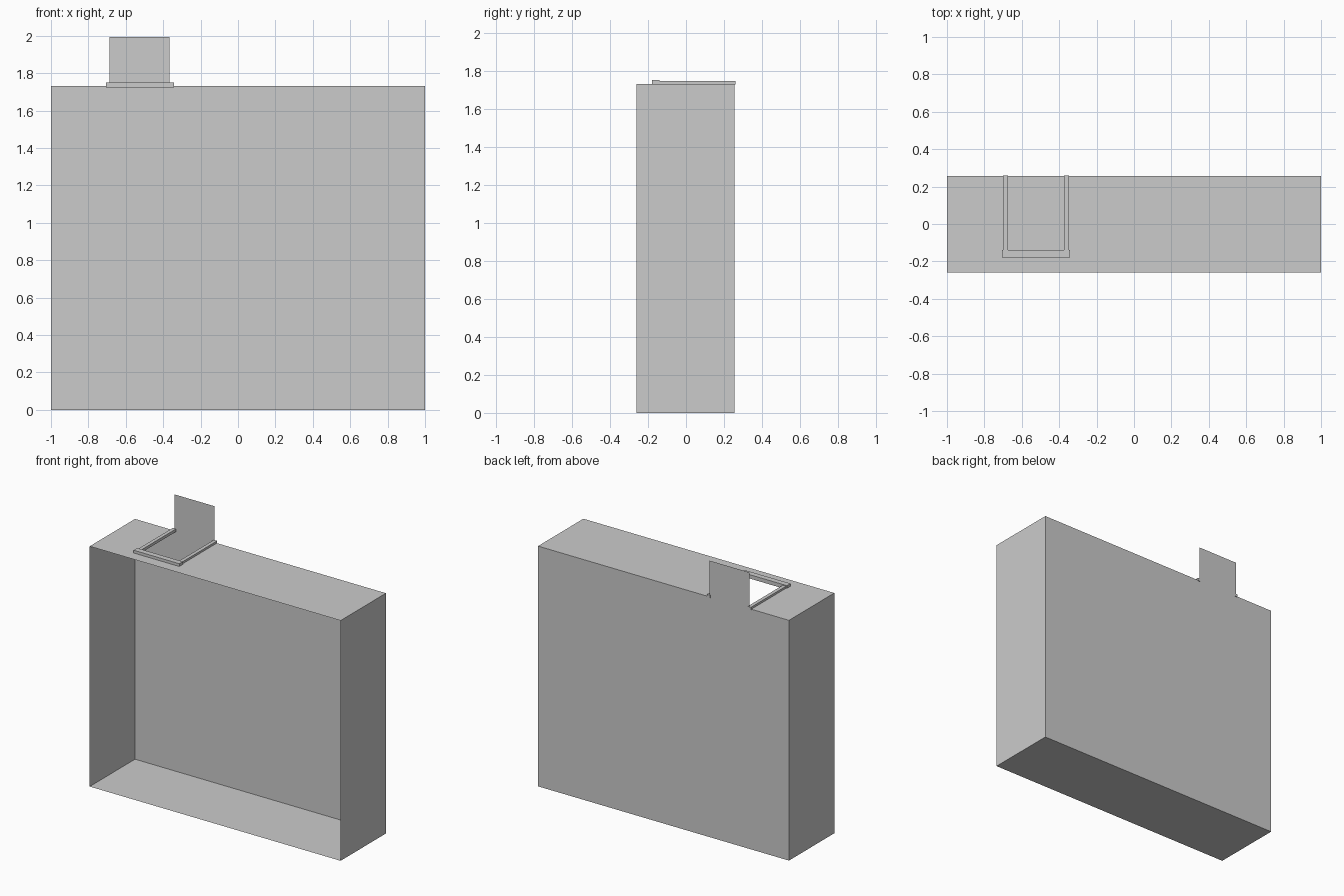
import bpy, bmesh

if "Cube" in bpy.data.objects:
    bpy.data.objects.remove(bpy.data.objects["Cube"])

FRONT, BACK, TOP = -0.26, 0.256, 1.731
HX0, HX1, HY = -0.687, -0.366, -0.158    # opening in the top
TAB_TOP = 1.992


def make_object(name, bm):
    mesh = bpy.data.meshes.new(name)
    bm.to_mesh(mesh)
    bm.free()
    obj = bpy.data.objects.new(name, mesh)
    bpy.context.collection.objects.link(obj)
    return obj


def sheet_object(name, polygons):
    bm = bmesh.new()
    for poly in polygons:
        bm.faces.new([bm.verts.new(p) for p in poly])
    bmesh.ops.remove_doubles(bm, verts=bm.verts, dist=1e-5)
    return make_object(name, bm)


def box(name, x, y, z):
    bm = bmesh.new()
    bmesh.ops.create_cube(bm, size=1)
    for v in bm.verts:
        v.co = [(r[0] + r[1]) / 2 + c * (r[1] - r[0]) for r, c in zip((x, y, z), v.co)]
    return make_object(name, bm)


# Thin open-fronted shell: floor, sides, back with upright tab, notched top
floor = [(-1, FRONT, 0), (1, FRONT, 0), (1, BACK, 0), (-1, BACK, 0)]
sides = [[(x, FRONT, 0), (x, BACK, 0), (x, BACK, TOP), (x, FRONT, TOP)] for x in (-1, 1)]
back = [(-1, BACK, 0), (1, BACK, 0), (1, BACK, TOP), (HX1, BACK, TOP),
        (HX1, BACK, TAB_TOP), (HX0, BACK, TAB_TOP), (HX0, BACK, TOP), (-1, BACK, TOP)]
top = [(-1, FRONT, TOP), (1, FRONT, TOP), (1, BACK, TOP), (HX1, BACK, TOP),
       (HX1, HY, TOP), (HX0, HY, TOP), (HX0, BACK, TOP), (-1, BACK, TOP)]
sheet_object("open_case", [floor, *sides, back, top])

# Rails framing the opening
box("left_rail", (-0.700, -0.674), (-0.14, 0.26), (1.726, 1.746))
box("right_rail", (-0.374, -0.348), (-0.14, 0.26), (1.726, 1.746))
box("front_rail", (-0.706, -0.342), (-0.18, -0.14), (1.723, 1.751))
